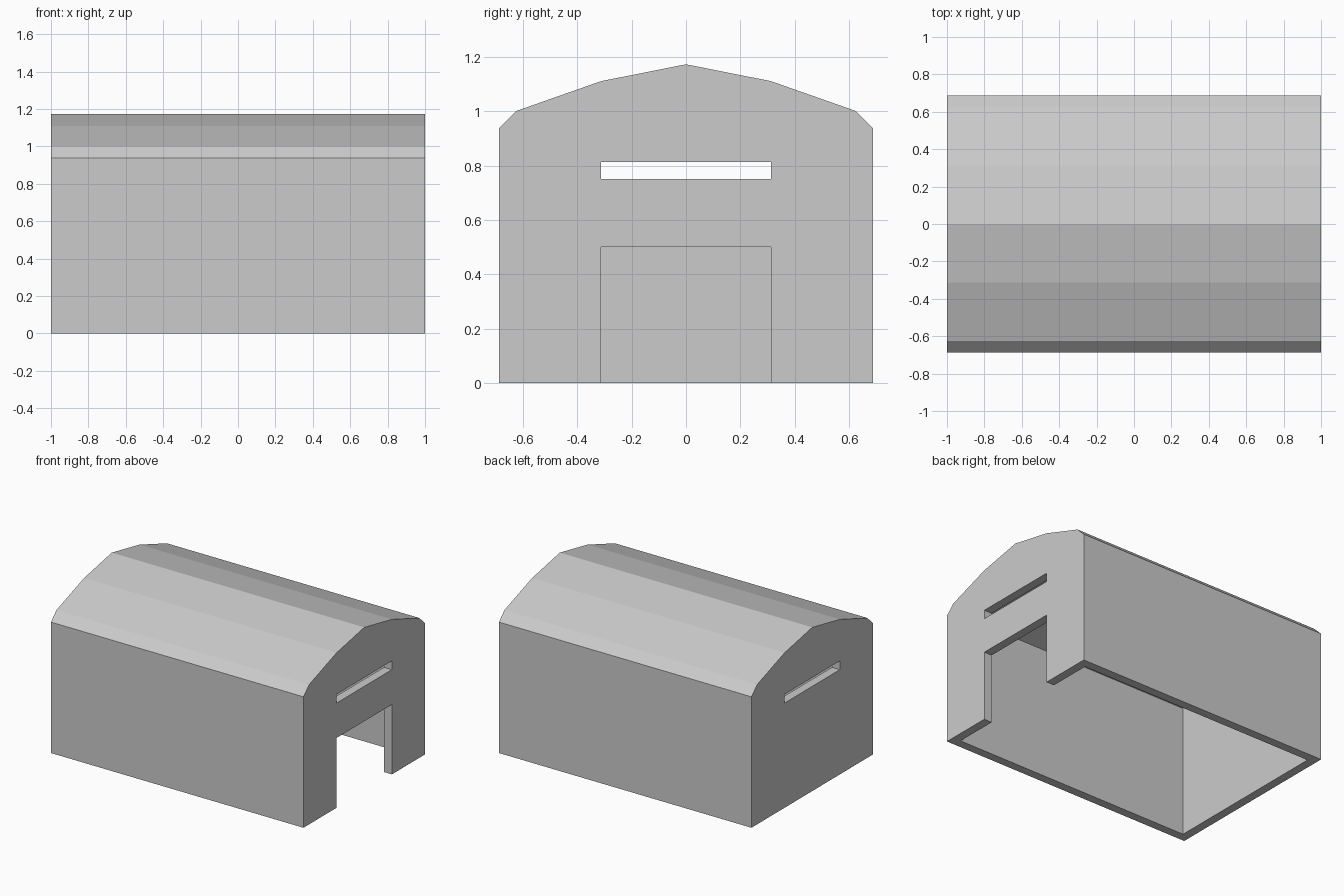
import bpy, bmesh

if "Cube" in bpy.data.objects:
    bpy.data.objects.remove(bpy.data.objects["Cube"])

WALL = 0.0625


def prism(name, half, x0, x1):
    """Extrude a mirrored half profile of (y, z) points along x; half runs bottom to top."""
    mirrored = [(-y, z) for y, z in reversed(half) if y > 0]
    bm = bmesh.new()
    face = bm.faces.new([bm.verts.new((x0, y, z)) for y, z in half + mirrored])
    ext = bmesh.ops.extrude_face_region(bm, geom=[face])
    verts = [g for g in ext["geom"] if isinstance(g, bmesh.types.BMVert)]
    bmesh.ops.translate(bm, verts=verts, vec=(x1 - x0, 0, 0))
    bmesh.ops.recalc_face_normals(bm, faces=bm.faces)
    mesh = bpy.data.meshes.new(name)
    bm.to_mesh(mesh)
    bm.free()
    obj = bpy.data.objects.new(name, mesh)
    bpy.context.collection.objects.link(obj)
    return obj


def cut(target, cutter):
    mod = target.modifiers.new(cutter.name, 'BOOLEAN')
    mod.operation = 'DIFFERENCE'
    mod.solver = 'EXACT'
    mod.object = cutter
    cutter.hide_render = True
    cutter.hide_set(True)


def rect(y, z0, z1):
    return [(y, z0), (y, z1)]


# Outer body with faceted arched roof
roof = [(0.625, 1.0), (0.3125, 1.11), (0.0, 1.172)]
shell = prism("hut_shell", [(0.6875, 0.0), (0.6875, 0.9375)] + roof, -1, 1)

# Hollow interior, open at the bottom, following the roof underside
inner = [(0.625, -0.1)] + [(y, z - WALL) for y, z in roof]
cut(shell, prism("interior_cutter", inner, -1 + WALL, 1 - WALL))

# Doorway in the right end only
cut(shell, prism("doorway_cutter", rect(0.3125, -0.2, 0.5), 0.8, 1.1))

# Window slots in both ends
cut(shell, prism("window_slot_cutter", rect(0.3125, 0.75, 0.8125), -1.1, 1.1))
